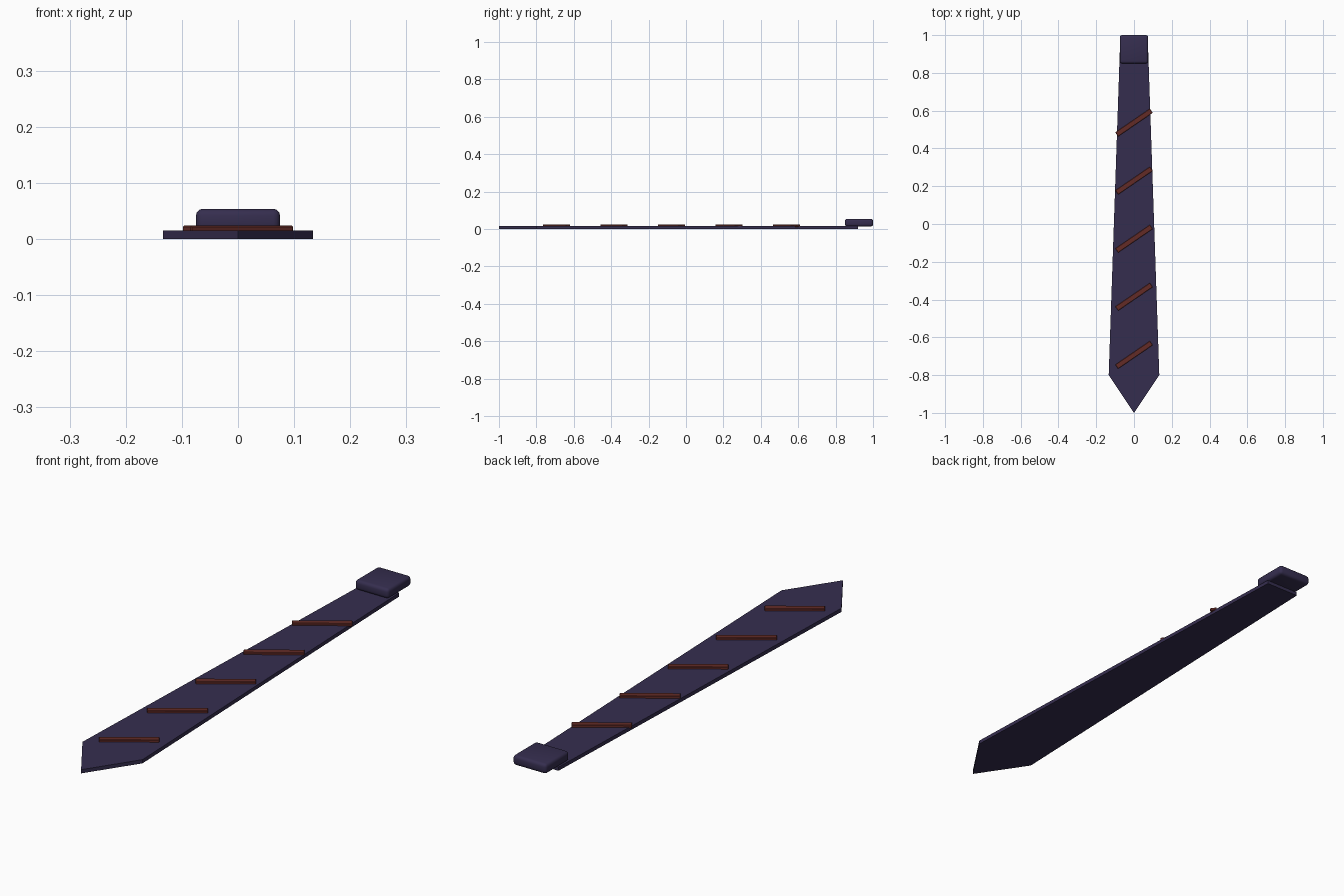
import bpy, bmesh, math
from mathutils import Matrix

if "Cube" in bpy.data.objects:
    bpy.data.objects.remove(bpy.data.objects["Cube"], do_unlink=True)


def make_material(name, rgb):
    mat = bpy.data.materials.new(name)
    mat.use_nodes = True
    colour = (*rgb, 1)
    mat.diffuse_color = colour
    mat.node_tree.nodes["Principled BSDF"].inputs["Base Color"].default_value = colour
    return mat


def add_object(name, bm, mat):
    bmesh.ops.recalc_face_normals(bm, faces=bm.faces)
    mesh = bpy.data.meshes.new(name)
    bm.to_mesh(mesh)
    bm.free()
    mesh.materials.append(mat)
    obj = bpy.data.objects.new(name, mesh)
    bpy.context.collection.objects.link(obj)
    return obj


def add_box(name, size, centre, mat, bevel, segments, angle=0):
    bm = bmesh.new()
    bmesh.ops.create_cube(bm, size=1, matrix=Matrix.Diagonal((*size, 1)))
    bmesh.ops.bevel(bm, geom=bm.edges[:], offset=bevel, segments=segments,
                    profile=0.5, affect='EDGES')
    obj = add_object(name, bm, mat)
    obj.location = centre
    obj.rotation_euler.z = angle
    return obj


navy = make_material("dark navy cloth", (0.036, 0.027, 0.078))
red = make_material("dark red stripe", (0.125, 0.024, 0.019))

# Flat tapering blade with a pointed tip
THICK = 0.015
outline = [(0, -1), (0.134, -0.8), (0.075, 0.92), (-0.075, 0.92), (-0.134, -0.8)]
bm = bmesh.new()
base = bm.faces.new([bm.verts.new((x, y, 0)) for x, y in outline])
top = bmesh.ops.extrude_face_region(bm, geom=[base])["geom"]
bmesh.ops.translate(bm, vec=(0, 0, THICK),
                    verts=[v for v in top if isinstance(v, bmesh.types.BMVert)])
add_object("tie_blade", bm, navy)

# Slanted raised stripes
for i in range(5):
    add_box(f"stripe_{i + 1}", (0.222, 0.027, 0.012),
            (0, -0.693 + 0.3075 * i, 0.018), red, 0.002, 1, math.radians(34.4))

# Rounded knot at the top
knot = add_box("knot", (0.15, 0.15, 0.04), (0, 0.925, 0.034), navy, 0.012, 3)
bpy.context.view_layer.objects.active = knot
knot.select_set(True)
bpy.ops.object.shade_smooth_by_angle(angle=math.radians(35))
